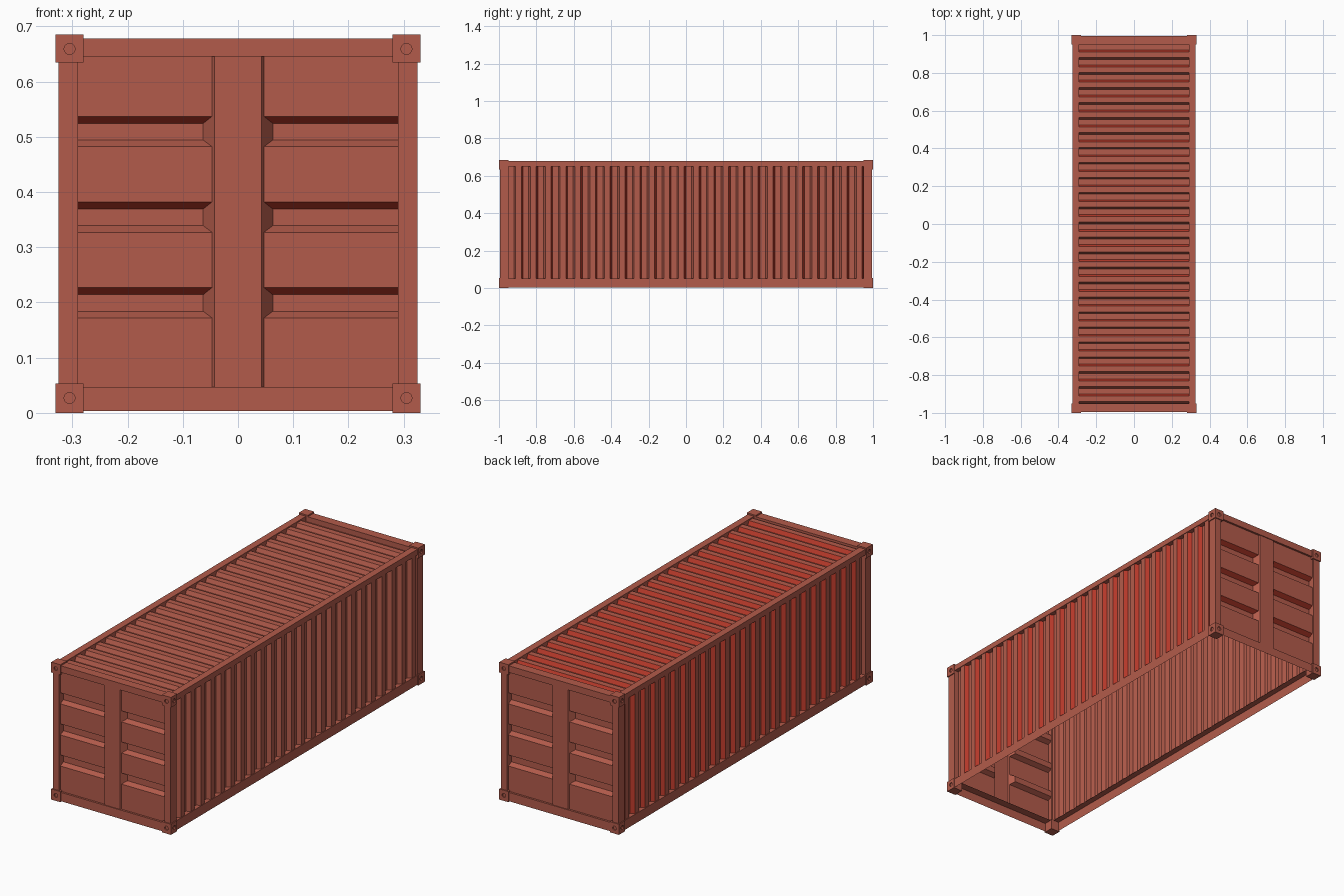
import bpy, bmesh, math
from mathutils import Vector, Matrix

if "Cube" in bpy.data.objects:
    bpy.data.objects.remove(bpy.data.objects["Cube"])


def material(name, rgb):
    m = bpy.data.materials.new(name)
    m.diffuse_color = (*rgb, 1)
    m.use_nodes = True
    m.node_tree.nodes["Principled BSDF"].inputs["Base Color"].default_value = m.diffuse_color
    return m


MATS = [material("faded_red", (0.45, 0.105, 0.070)),
        material("bright_red", (0.52, 0.045, 0.025))]


def finish(name, bm, mirror=""):
    me = bpy.data.meshes.new(name)
    bm.to_mesh(me)
    bm.free()
    for m in MATS:
        me.materials.append(m)
    ob = bpy.data.objects.new(name, me)
    bpy.context.collection.objects.link(ob)
    if mirror:
        mod = ob.modifiers.new("mirror", 'MIRROR')
        mod.use_axis = ("x" in mirror, "y" in mirror, False)
    return ob


def quad(bm, pts, mat=0):
    f = bm.faces.new([bm.verts.new(p) for p in pts])
    f.material_index = mat


def sheet(name, pts, along, mirror="", red=lambda i: False):
    """Sweep an open profile along a vector; red(i) picks bright segments."""
    bm = bmesh.new()
    v = Vector(along)
    pts = [Vector(p) for p in pts]
    for i, (p, q) in enumerate(zip(pts, pts[1:])):
        quad(bm, (p, q, q + v, p + v), int(red(i)))
    bmesh.ops.remove_doubles(bm, verts=bm.verts, dist=1e-5)
    return finish(name, bm, mirror)


# Corrugation: 24 trapezoid waves along y
N, Y0 = 24, -0.95
P = 1.9 / N
FLAT, SLOPE = 0.03, P / 2 - 0.03


def waves(low, high, steps):
    y, pts = Y0, [(Y0, low)]
    for _ in range(N):
        for dy, level in steps:
            y += dy
            pts.append((y, level))
    return pts


LO, HI = 0.302, 0.322
side = waves(LO, HI, [(FLAT, LO), (SLOPE, HI), (FLAT, HI), (SLOPE, LO)])
sheet("side_wall", [(x, y, 0.05) for y, x in side], (0, 0, 0.6), "x",
      lambda i: i % 4 == 3)
LO, HI = 0.652, 0.672
roof = waves(LO, HI, [(SLOPE, HI), (FLAT, HI), (SLOPE, LO), (FLAT, LO)])
sheet("roof", [(0.29, y, z) for y, z in roof], (-0.58, 0, 0), "",
      lambda i: i % 4 == 2)

# Frame: long rails, end beams and corner posts
sheet("bottom_rail", [(0.325, 0.95, 0.003), (0.325, 0.95, 0.05), (0.295, 0.95, 0.05)],
      (0, -1.9, 0), "x")
sheet("top_rail", [(0.30, 0.955, 0.65), (0.325, 0.955, 0.65), (0.325, 0.955, 0.678),
                   (0.29, 0.955, 0.678), (0.29, 0.955, 0.65)], (0, -1.91, 0), "x")
sheet("bottom_end_beam", [(0.29, -0.995, 0.003), (0.29, -0.995, 0.047),
                          (0.29, -0.955, 0.047)], (-0.58, 0, 0), "y")
sheet("top_end_beam", [(0.29, -0.98, 0.645), (0.29, -0.995, 0.645), (0.29, -0.995, 0.678),
                       (0.29, -0.95, 0.678), (0.29, -0.95, 0.65)], (-0.58, 0, 0), "y")
sheet("corner_post", [(0.29, -0.96, 0.04), (0.29, -0.995, 0.04), (0.325, -0.995, 0.04),
                      (0.325, -0.95, 0.04), (0.30, -0.95, 0.04)], (0, 0, 0.605), "xy")

# End doors: raised centre strip and three pressed recesses per side
YD, DEPTH, XA, XB = -0.985, 0.024, 0.047, 0.29
bm = bmesh.new()
YS, ZB, ZT = YD - 0.006, 0.047, 0.645
quad(bm, [(0, YS, ZB), (0.043, YS, ZB), (0.043, YS, ZT), (0, YS, ZT)])
quad(bm, [(0.043, YS, ZB), (XA, YD, ZB), (XA, YD, ZT), (0.043, YS, ZT)])
z = ZB
for k in range(3):
    b, t = 0.172 + 0.155 * k, 0.227 + 0.155 * k
    quad(bm, [(XA, YD, z), (XB, YD, z), (XB, YD, b), (XA, YD, b)])
    o = [(XA, YD, b), (XB, YD, b), (XB, YD, t), (XA, YD, t)]
    yi, xi = YD + DEPTH, XA + 0.016
    n = [(xi, yi, b + 0.012), (XB, yi, b + 0.012), (XB, yi, t - 0.013), (xi, yi, t - 0.013)]
    quad(bm, n)
    quad(bm, [o[0], o[1], n[1], n[0]])
    quad(bm, [n[3], n[2], o[2], o[3]], 1)
    quad(bm, [o[0], n[0], n[3], o[3]])
    z = t
quad(bm, [(XA, YD, z), (XB, YD, z), (XB, YD, ZT), (XA, YD, ZT)])
bmesh.ops.remove_doubles(bm, verts=bm.verts, dist=1e-5)
finish("end_door", bm, "xy")


# Corner castings with shallow round holes on the end and side faces
def casting(name, z0, z1, zh):
    bm = bmesh.new()
    c = Vector((0.305, -0.975, (z0 + z1) / 2))
    bmesh.ops.create_cube(bm, size=1, matrix=Matrix.Translation(c)
                          @ Matrix.Diagonal((0.05, 0.05, z1 - z0, 1)))
    ob = finish(name, bm)
    bm = bmesh.new()
    for pos, axis in (((0.305, -1, zh), 'X'), ((0.33, -0.973, zh), 'Y')):
        bmesh.ops.create_cone(bm, cap_ends=True, segments=16, radius1=0.01, radius2=0.01,
                              depth=0.012, matrix=Matrix.Translation(pos)
                              @ Matrix.Rotation(math.pi / 2, 4, axis))
    cutter = finish("hole_cutter", bm)
    cutter.hide_render = True
    mod = ob.modifiers.new("holes", 'BOOLEAN')
    mod.operation, mod.object, mod.solver = 'DIFFERENCE', cutter, 'EXACT'
    bpy.context.view_layer.objects.active = ob
    bpy.ops.object.modifier_apply(modifier="holes")
    bpy.data.objects.remove(cutter)
    ob.modifiers.new("mirror", 'MIRROR').use_axis = (True, True, False)


casting("bottom_corner_casting", 0.0, 0.053, 0.027)
casting("top_corner_casting", 0.634, 0.685, 0.659)
